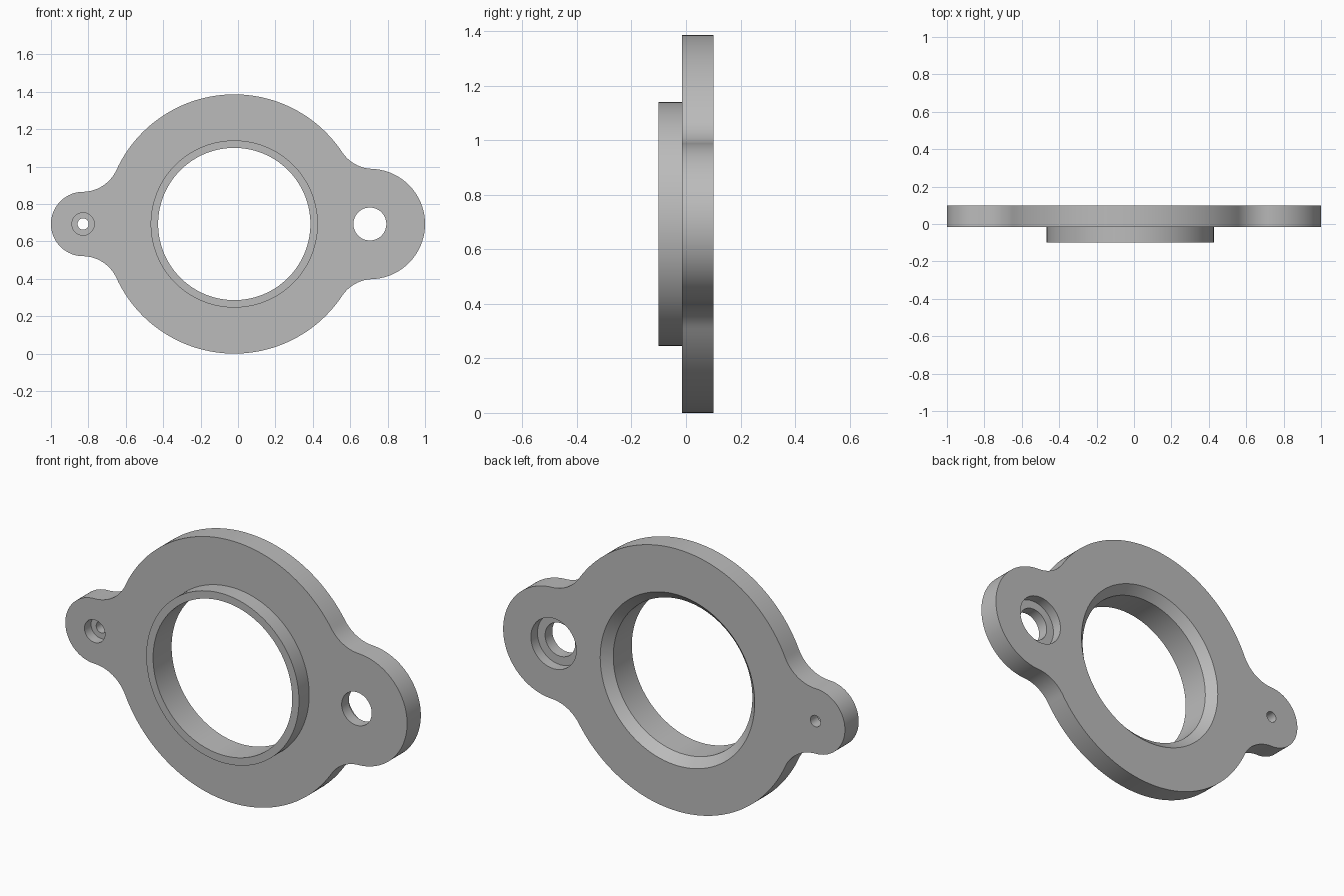
import bpy, bmesh, math
from mathutils import Vector

if "Cube" in bpy.data.objects:
    bpy.data.objects.remove(bpy.data.objects["Cube"])

CX, CZ, R = -0.02, 0.693, 0.693          # main disc
FRONT, BACK, HUB = -0.015, 0.10, -0.10   # depth planes
FILLET = 0.2
LUGS = [(0.705, 0.295), (-0.828, 0.172)]  # centre x, radius

grey = bpy.data.materials.new("plain_grey")
grey.diffuse_color = (0.5, 0.5, 0.5, 1)
grey.use_nodes = True
grey.node_tree.nodes["Principled BSDF"].inputs["Base Color"].default_value = grey.diffuse_color


def arc(c, r, a0, a1, n):
    return [Vector((c[0] + r * math.cos(a0 + (a1 - a0) * i / n),
                    c[1] + r * math.sin(a0 + (a1 - a0) * i / n))) for i in range(n + 1)]


def make_object(name, bm):
    bmesh.ops.remove_doubles(bm, verts=bm.verts, dist=1e-5)
    bmesh.ops.recalc_face_normals(bm, faces=bm.faces)
    me = bpy.data.meshes.new(name)
    bm.to_mesh(me)
    bm.free()
    me.materials.append(grey)
    ob = bpy.data.objects.new(name, me)
    bpy.context.collection.objects.link(ob)
    return ob


def turned(name, x, profile, n):
    """Solid of revolution about the y direction; profile is (radius, y)."""
    bm = bmesh.new()
    rings = [[bm.verts.new((x + r * math.cos(2 * math.pi * i / n), y,
                            CZ + r * math.sin(2 * math.pi * i / n))) for i in range(n)]
             for r, y in profile]
    for a, b in zip(rings, rings[1:]):
        for i in range(n):
            j = (i + 1) % n
            bm.faces.new((a[i], a[j], b[j], b[i]))
    bm.faces.new(rings[0])
    bm.faces.new(rings[-1])
    return make_object(name, bm)


def half_lug(x, r):
    """Fillet centre, tangent angle on the disc, tangent angle on the lug (upper half)."""
    s = 1 if x > CX else -1
    d, d1, d2 = abs(x - CX), R + FILLET, r + FILLET
    a = (d1 * d1 - d2 * d2 + d * d) / (2 * d)
    h = math.sqrt(d1 * d1 - a * a)
    return (CX + s * a, h), math.atan2(h, s * a), math.atan2(h, s * (a - d))


# Upper half outline, from the right tip to the left tip (z relative to the centre line)
(rx, rr), (lx, lr) = LUGS
rc, r_disc, r_lug = half_lug(rx, rr)
lc, l_disc, l_lug = half_lug(lx, lr)
top = arc((rx, 0), rr, 0, r_lug, 28)
top += arc(rc, FILLET, r_lug - math.pi, r_disc - math.pi, 14)[1:]
top += arc((CX, 0), R, r_disc, l_disc, 56)[1:]
top += arc(lc, FILLET, l_disc - math.pi, l_lug - math.pi, 14)[1:]
top += arc((lx, 0), lr, l_lug, math.pi, 24)[1:]
outline = top + [Vector((p.x, -p.y)) for p in reversed(top[1:-1])]

# Flange plate
bm = bmesh.new()
face = bm.faces.new([bm.verts.new((p.x, FRONT, CZ + p.y)) for p in outline])
ext = bmesh.ops.extrude_face_region(bm, geom=[face])
bmesh.ops.translate(bm, vec=(0, BACK - FRONT, 0),
                    verts=[v for v in ext["geom"] if isinstance(v, bmesh.types.BMVert)])
flange = make_object("flange", bm)

# Raised hub, then the bore and the two stepped bolt holes
hub = turned("hub", CX, [(0.447, HUB), (0.447, 0.04)], 112)
bore = turned("bore_cutter", CX, [(0.407, -0.2), (0.407, BACK - 0.045),
                                  (0.452, BACK), (0.452, 0.2)], 112)
big_hole = turned("big_hole_cutter", rx, [(0.088, -0.2), (0.088, BACK - 0.055),
                                          (0.133, BACK - 0.055), (0.133, 0.2)], 56)
small_hole = turned("small_hole_cutter", lx, [(0.06, -0.2), (0.06, FRONT + 0.055),
                                              (0.03, FRONT + 0.055), (0.03, 0.2)], 40)

bpy.context.view_layer.objects.active = flange
flange.select_set(True)
for tool, op in ((hub, 'UNION'), (bore, 'DIFFERENCE'),
                 (big_hole, 'DIFFERENCE'), (small_hole, 'DIFFERENCE')):
    mod = flange.modifiers.new(tool.name, 'BOOLEAN')
    mod.operation, mod.object, mod.solver = op, tool, 'EXACT'
    bpy.ops.object.modifier_apply(modifier=mod.name)
    bpy.data.objects.remove(tool)

bpy.ops.object.shade_smooth_by_angle(angle=math.radians(30))
